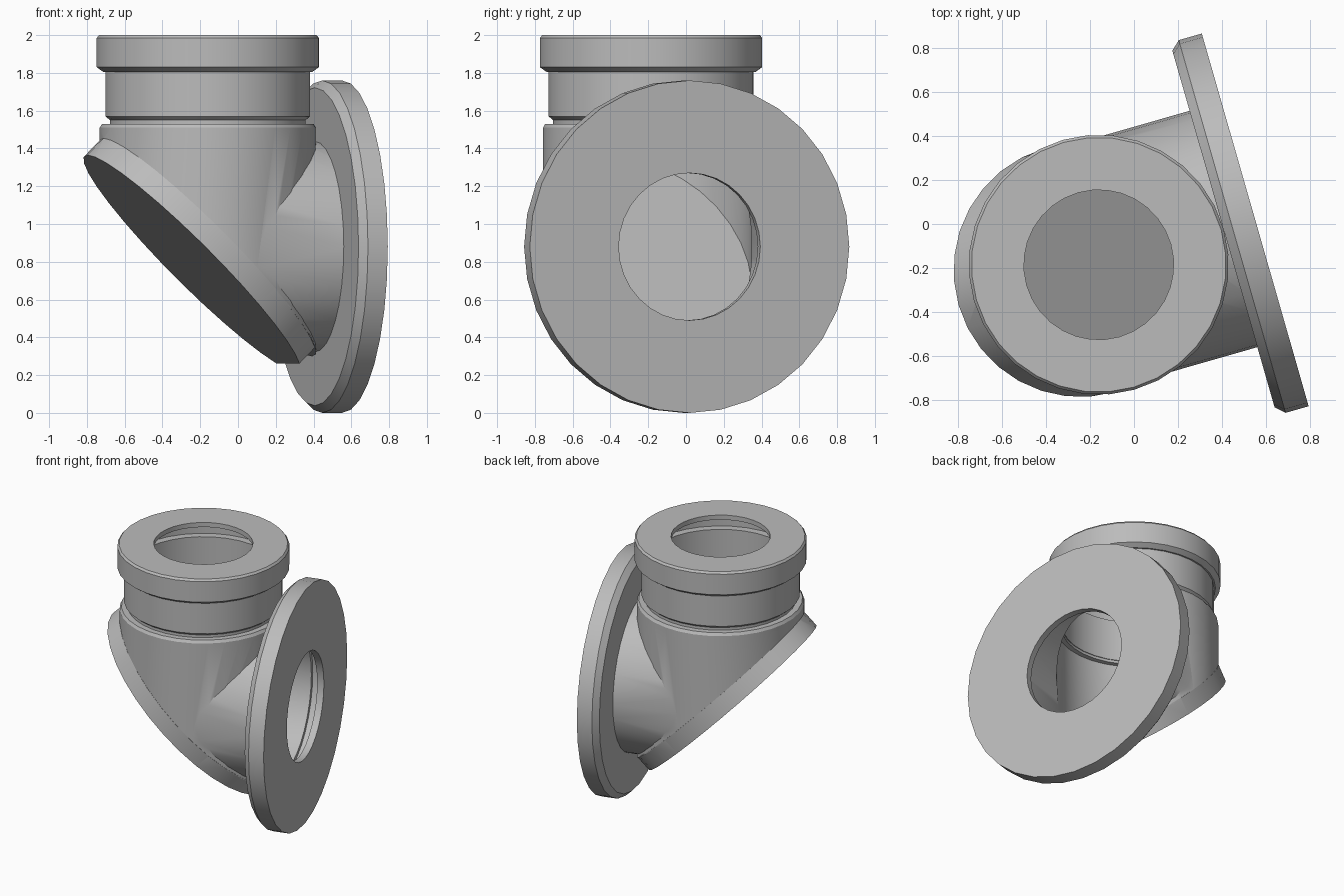
import bpy, bmesh, math
from mathutils import Matrix, Vector

if "Cube" in bpy.data.objects:
    bpy.data.objects.remove(bpy.data.objects["Cube"])

SEGS = 32
grey = bpy.data.materials.new("plain grey")
grey.use_nodes = True
grey.diffuse_color = (0.5, 0.5, 0.5, 1)
grey.node_tree.nodes["Principled BSDF"].inputs["Base Color"].default_value = (0.5, 0.5, 0.5, 1)

# Frames: riser axis points up, branch axis points sideways, both meet at the joint
joint = Vector((-0.16, -0.185, 0.88))
side = Vector((math.cos(math.radians(16)), math.sin(math.radians(16)), 0))
up = Vector((0, 0, 1))
across = up.cross(side)
mitre = (side + up).normalized()
slope = (side - up).normalized()


def frame(x, y, z, origin):
    m = Matrix((x, y, z)).transposed().to_4x4()
    m.translation = origin
    return m


riser = frame(side, across, up, Vector((joint.x, joint.y, 0)))
branch = frame(across, up, side, joint)


def finish(name, bm):
    bmesh.ops.recalc_face_normals(bm, faces=bm.faces)
    mesh = bpy.data.meshes.new(name)
    bm.to_mesh(mesh)
    bm.free()
    mesh.materials.append(grey)
    ob = bpy.data.objects.new(name, mesh)
    bpy.context.collection.objects.link(ob)
    return ob


def lathe(name, profile, place, ring=False, cuts=()):
    """Turn (radius, height) points; a ring closes on itself, a solid is capped."""
    bm = bmesh.new()
    loops = [[bm.verts.new((r * math.cos(a), r * math.sin(a), h))
              for a in (math.tau * i / SEGS for i in range(SEGS))] for r, h in profile]
    pairs = list(zip(loops, loops[1:] + loops[:1]))
    for low, high in pairs if ring else pairs[:-1]:
        for i in range(SEGS):
            j = (i + 1) % SEGS
            bm.faces.new((low[i], low[j], high[j], high[i]))
    if not ring:
        bm.faces.new(loops[0])
        bm.faces.new(loops[-1])
    bm.transform(place)
    # Trim away everything on the positive side of each plane
    for point, normal in cuts:
        res = bmesh.ops.bisect_plane(bm, geom=bm.verts[:] + bm.edges[:] + bm.faces[:],
                                     plane_co=point, plane_no=normal, clear_outer=True)
        edges = [e for e in res["geom_cut"] if isinstance(e, bmesh.types.BMEdge)]
        bmesh.ops.holes_fill(bm, edges=edges, sides=0)
    return finish(name, bm)


def combine(target, other, operation):
    mod = target.modifiers.new(operation.lower(), "BOOLEAN")
    mod.operation, mod.solver, mod.object = operation, "EXACT", other
    bpy.context.view_layer.objects.active = target
    bpy.ops.object.modifier_apply(modifier=mod.name)
    bpy.data.objects.remove(other)


def smooth(ob):
    bpy.ops.object.select_all(action="DESELECT")
    ob.select_set(True)
    bpy.context.view_layer.objects.active = ob
    bpy.ops.object.shade_smooth_by_angle(angle=math.radians(28))


# Elbow: two mitred pipes
elbow = lathe("elbow", [(0.574, 0), (0.574, 1.51), (0.562, 1.53)], riser,
              cuts=[(joint - mitre * 0.005, -mitre)])
arm = lathe("branch_pipe", [(0.558, 0), (0.558, 0.61)], branch,
            cuts=[(joint - mitre * 0.01, -mitre)])
combine(elbow, arm, "UNION")

# Slanted oval plate closing the mitre, with its lower tip cut square
bm = bmesh.new()
long_r, tip = 0.574 * math.sqrt(2), 0.75
outline = []
for i in range(SEGS):
    a = math.tau * i / SEGS
    s = long_r * math.cos(a)
    t = 0.576 * math.sin(a)
    if s < tip:
        outline.append((s, t))
half = 0.576 * math.sqrt(1 - (tip / long_r) ** 2)
outline = [(tip, half)] + outline + [(tip, -half)]
base = bm.faces.new([bm.verts.new((s, t, 0)) for s, t in outline])
top = bmesh.ops.extrude_face_region(bm, geom=[base])["geom"]
bmesh.ops.translate(bm, verts=[v for v in top if isinstance(v, bmesh.types.BMVert)],
                    vec=(0, 0, 0.125))
bm.transform(frame(slope, across, mitre, joint - mitre * 0.125))
combine(elbow, finish("mitre_plate", bm), "UNION")

# Hollow interior with a slanted floor
floor = (joint - mitre * 0.06, -mitre)
riser_void = lathe("riser_void", [(0.535, 0), (0.535, 1.49), (0.50, 1.49), (0.50, 1.6)], riser,
                   cuts=[floor, (joint + slope * 0.70, slope)])
combine(elbow, riser_void, "DIFFERENCE")
branch_void = lathe("branch_void", [(0.5, 0), (0.5, 0.65)], branch, cuts=[floor])
combine(elbow, branch_void, "DIFFERENCE")
smooth(elbow)

# Neck, groove and lidded collar on top
smooth(lathe("neck_collar", [
    (0.52, 1.51), (0.52, 1.55), (0.544, 1.57), (0.544, 1.805), (0.555, 1.805), (0.59, 1.83),
    (0.59, 1.985), (0.578, 2.0), (0.34, 2.0), (0.34, 1.965), (0.55, 1.965), (0.55, 1.82),
    (0.495, 1.82), (0.495, 1.51)], riser, ring=True))

# Side flange with a narrower opening in its face
smooth(lathe("side_flange", [
    (0.53, 0.589), (0.842, 0.589), (0.88, 0.63), (0.88, 0.739), (0.39, 0.739),
    (0.39, 0.69), (0.53, 0.69)], branch, ring=True))
